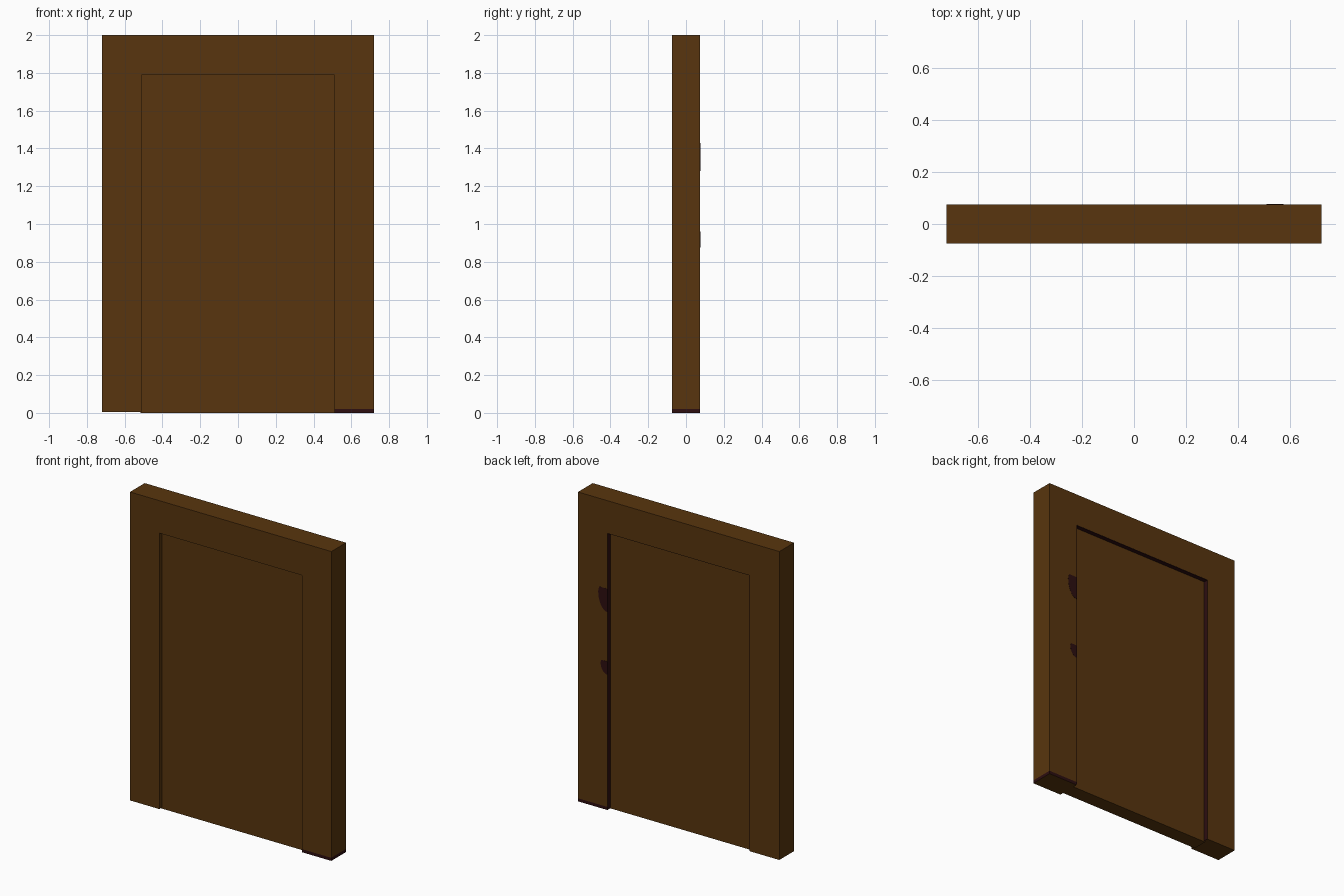
import bpy, bmesh, math

if "Cube" in bpy.data.objects:
    bpy.data.objects.remove(bpy.data.objects["Cube"])


def material(name, rgb):
    m = bpy.data.materials.new(name)
    m.diffuse_color = (*rgb, 1)
    m.use_nodes = True
    m.node_tree.nodes["Principled BSDF"].inputs["Base Color"].default_value = m.diffuse_color
    return m


BROWN = material("brown_wood", (0.098, 0.036, 0.0044))
MAROON = material("dark_maroon", (0.026, 0.0044, 0.005))

W, H, D = 0.72, 2.0, 0.075        # outer half width, height, half depth
OW, OH = 0.51, 1.79               # opening half width, height
DOOR_F, DOOR_B = -0.05, 0.046     # door faces


def finish(name, bm, *mats):
    bmesh.ops.recalc_face_normals(bm, faces=bm.faces[:])
    me = bpy.data.meshes.new(name)
    bm.to_mesh(me)
    bm.free()
    for m in mats:
        me.materials.append(m)
    ob = bpy.data.objects.new(name, me)
    bpy.context.collection.objects.link(ob)
    return ob


def prism(name, outline, y0, y1, *mats):
    """Extrude an x-z outline along y."""
    bm = bmesh.new()
    f = bm.faces.new([bm.verts.new((x, y0, z)) for x, z in outline])
    r = bmesh.ops.extrude_face_region(bm, geom=[f])
    vs = [v for v in r["geom"] if isinstance(v, bmesh.types.BMVert)]
    bmesh.ops.translate(bm, verts=vs, vec=(0, y1 - y0, 0))
    return finish(name, bm, *mats)


def box(name, x0, x1, y0, y1, z0, z1, *mats):
    return prism(name, [(x0, z0), (x1, z0), (x1, z1), (x0, z1)], y0, y1, *mats)


# Surround: two jambs and the header in one outline
prism("door_frame", [(-W, 0.006), (-W, H), (W, H), (W, 0.02),
                     (OW, 0.02), (OW, OH), (-OW, OH), (-OW, 0.006)], -D, D, BROWN)

# Dark foot under the right jamb, brown underside
foot = box("jamb_foot", OW, W, -D, D, 0, 0.02, MAROON, BROWN)
for p in foot.data.polygons:
    p.material_index = 1 if p.normal.z < -0.5 else 0

# Recessed door panel
box("door_panel", -OW - 0.005, OW + 0.005, DOOR_F, DOOR_B, 0, OH + 0.005, BROWN)

# Dark lining of the rear opening
T = 0.002
for side, name in ((-1, "left_lining"), (1, "right_lining")):
    xs = sorted((side * (OW - T), side * (OW + T)))
    box(name, *xs, DOOR_B - 0.002, D - 0.0005, 0.006, OH, MAROON)
box("top_lining", -OW, OW, DOOR_B - 0.002, D - 0.0005, OH - T, OH + T, MAROON)

# Flat-topped rounded lock plates on the rear of the right jamb
for name, top, drop, width in (("upper_lock_plate", 1.43, 0.15, 0.065),
                               ("lower_lock_plate", 0.96, 0.085, 0.048)):
    pts = [(OW, top), (OW + width * 0.9, top)]
    for i in range(9):
        a = math.pi / 2 * i / 8
        pts.append((OW + width * math.cos(a), top - drop * (0.2 + 0.8 * math.sin(a))))
    prism(name, pts, D - 0.004, D + 0.001, MAROON)
